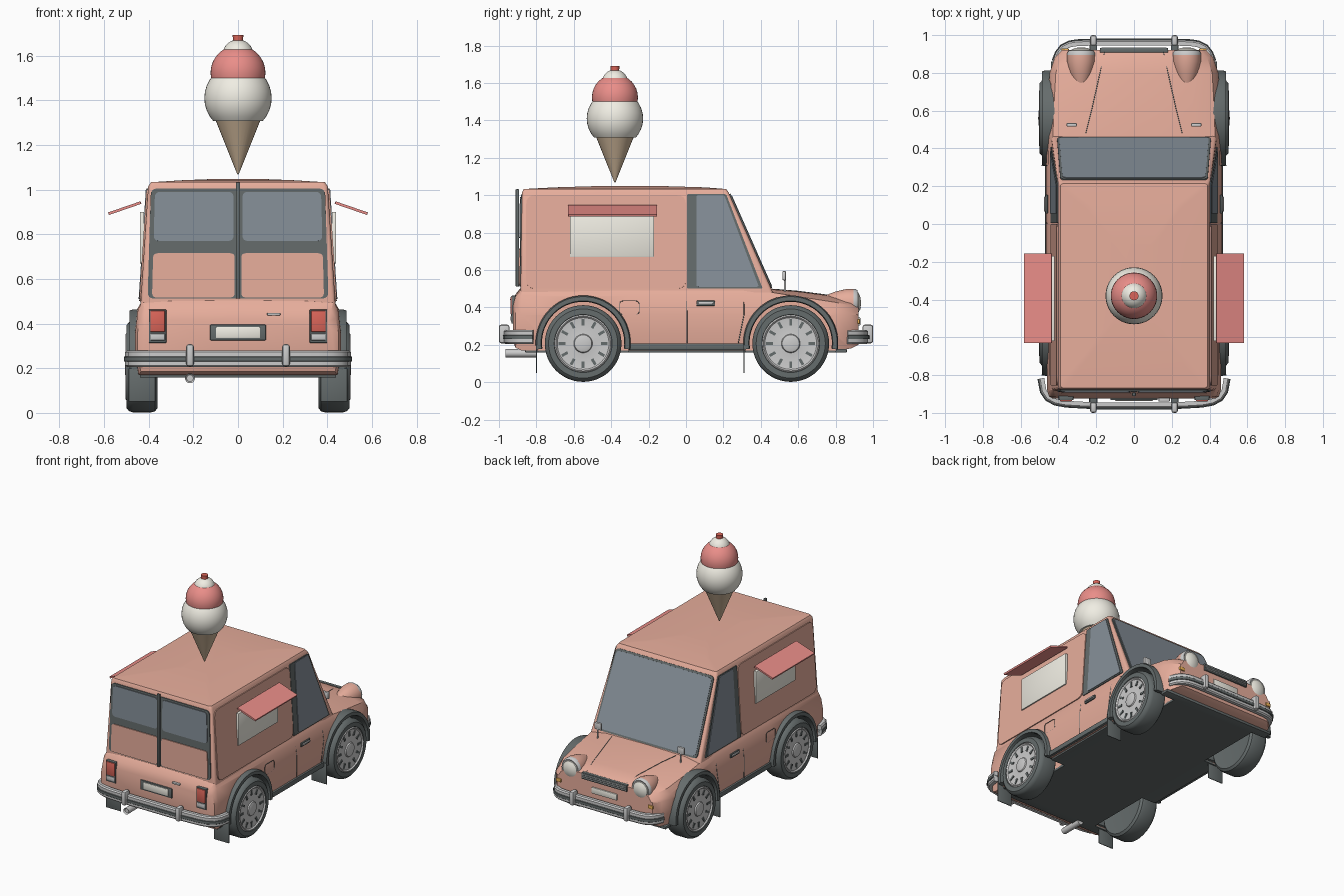
import bpy, bmesh
from math import sin, cos, pi, radians
from mathutils import Vector

if "Cube" in bpy.data.objects:
    bpy.data.objects.remove(bpy.data.objects["Cube"])


def mat(name, r, g, b):
    m = bpy.data.materials.new(name)
    m.diffuse_color = (r, g, b, 1)
    m.use_nodes = True
    m.node_tree.nodes["Principled BSDF"].inputs["Base Color"].default_value = m.diffuse_color
    return m


CORAL = mat("coral_paint", .80, .42, .33)
DARK = mat("dark_trim", .13, .15, .15)
GLASS = mat("tinted_glass", .24, .28, .32)
CREAM = mat("cream", .87, .85, .77)
RED = mat("red", .82, .27, .25)
LAMP = mat("lamp_red", .70, .13, .10)
AMBER = mat("amber", .85, .45, .10)
WAFER = mat("wafer", .58, .44, .30)
CHROME = None


def finish(name, bm, m):
    bmesh.ops.recalc_face_normals(bm, faces=bm.faces)
    me = bpy.data.meshes.new(name)
    bm.to_mesh(me)
    bm.free()
    me.shade_smooth()
    me.set_sharp_from_angle(angle=radians(35))
    if m:
        me.materials.append(m)
    ob = bpy.data.objects.new(name, me)
    bpy.context.collection.objects.link(ob)
    return ob


def loft(name, rings, m, closed=False):
    bm = bmesh.new()
    rows = [[bm.verts.new(p) for p in r] for r in rings]
    n = len(rows[0])
    for a, b in zip(rows, rows[1:] + rows[:1] if closed else rows[1:]):
        for i in range(n):
            bm.faces.new((a[i], a[(i + 1) % n], b[(i + 1) % n], b[i]))
    if not closed:
        bm.faces.new(rows[0])
        bm.faces.new(rows[-1])
    return finish(name, bm, m)


def lathe(name, profile, axis, c, m, seg=40, side=1):
    put = {'X': lambda u, v, a: (a * side, u, v), 'Y': lambda u, v, a: (u, a * side, v),
           'Z': lambda u, v, a: (u, v, a * side)}[axis]
    return loft(name, [[Vector(c) + Vector(put(r * cos(2 * pi * i / seg), r * sin(2 * pi * i / seg), a))
                        for i in range(seg)] for r, a in profile], m)


def rounded(pts, r):
    pts = [Vector(p) for p in pts]
    out = []
    for i, p in enumerate(pts):
        a = p + (pts[i - 1] - p).normalized() * r
        b = p + (pts[(i + 1) % len(pts)] - p).normalized() * r
        out += [a * (1 - t) ** 2 + p * 2 * t * (1 - t) + b * t * t for t in (0, .25, .5, .75, 1)]
    return out


def panel(name, pts, r, thick, m):
    pts = [Vector(p) for p in pts]
    n = (pts[1] - pts[0]).cross(pts[2] - pts[1]).normalized() * thick / 2
    o = rounded(pts, r)
    return loft(name, [[p - n for p in o], [p + n for p in o]], m)


def box(name, c, s, m, bevel=.004):
    bm = bmesh.new()
    bmesh.ops.create_cube(bm, size=1)
    for v in bm.verts:
        v.co = Vector([v.co[i] * s[i] + c[i] for i in range(3)])
    bmesh.ops.bevel(bm, geom=bm.edges[:], offset=min(bevel, min(s) * .4), segments=2, affect='EDGES', profile=.5)
    return finish(name, bm, m)


def rod(name, pts, r, m):
    cu = bpy.data.curves.new(name, 'CURVE')
    cu.dimensions, cu.bevel_depth, cu.bevel_resolution, cu.use_fill_caps = '3D', r, 1, True
    s = cu.splines.new('POLY')
    s.points.add(len(pts) - 1)
    for q, p in zip(s.points, pts):
        q.co = (*p, 1)
    if m:
        cu.materials.append(m)
    bpy.context.collection.objects.link(bpy.data.objects.new(name, cu))


# lower body: cross-sections along y (y, half width, top, bottom, shoulder drop)
rings = []
for y, w, zt, zb, d in [(-.925, .43, .42, .22, .012), (-.912, .45, .47, .185, .012), (-.88, .46, .51, .17, .012),
                        (-.3, .465, .51, .17, .012), (.3, .465, .51, .17, .012), (.46, .462, .50, .17, .02),
                        (.6, .458, .488, .17, .03), (.8, .447, .462, .17, .035), (.88, .42, .447, .18, .035),
                        (.922, .38, .425, .2, .03)]:
    h = [(.68 * w, zt - .004), (w - .033, zt - d), (w - .012, zt - d - .035), (w, .36), (w, .26), (w - .015, zb)]
    rings.append([(x, y, z) for x, z in [(0, zt)] + h + [(0, zb)]] + [(-x, y, z) for x, z in reversed(h)])
body = loft("lower_body", rings, CORAL)
floor = box("floor_pan", (0, 0, .168), (.88, 1.72, .02), DARK)

# wheel wells cut out of body and floor
wheel_y = (-.55, .56)
cutters = [lathe("well_cutter", [(.245, .33), (.245, .7)], 'X', (0, y, .21), DARK, 48, s)
           for y in wheel_y for s in (1, -1)]
for ob in (body, floor):
    for c in cutters:
        b = ob.modifiers.new("well", 'BOOLEAN')
        b.object, b.operation, b.solver = c, 'DIFFERENCE', 'EXACT'
dg = bpy.context.evaluated_depsgraph_get()
for ob, me in [(o, bpy.data.meshes.new_from_object(o.evaluated_get(dg))) for o in (body, floor)]:
    ob.modifiers.clear()
    ob.data = me
    me.set_sharp_from_angle(angle=radians(35))
for c in cutters:
    bpy.data.objects.remove(c)

# cabin with crowned roof
loft("cabin", [rounded([(-w, y0, z), (w, y0, z), (w, y1, z), (-w, y1, z)], r) for z, y0, y1, w, r in
               [(.48, -.885, .465, .437, .02), (1.015, -.877, .228, .402, .02), (1.033, -.868, .215, .39, .02),
                (1.042, -.7, .1, .25, .02), (1.048, -.5, -.1, .1, .02)]], CORAL)


def on_side(s, y, z, off=0):
    return (s * (.437 - (z - .48) * .0654 + off), y, z)


def on_back(x, z, off=0):
    return (x, -.885 + (z - .48) * .015 - off, z)


def on_screen(x, z, off=0):
    return (x, .465 - (z - .48) * .443 + off, z)


# windscreen
for nm, g, off, m in (("windscreen_seal", .012, .001, DARK), ("windscreen", 0, .004, GLASS)):
    panel(nm, [on_screen(x * (1 if z < .7 else .955), z, off) for x, z in
               ((-.396 - g, .515 - g), (.396 + g, .515 - g), (.396 + g, .995 + g), (-.396 - g, .995 + g))], .03, .012, m)

# rear doors
panel("rear_door_frame", [on_back(*p) for p in ((-.405, .512), (.405, .512), (.39, 1.005), (-.39, 1.005))], .03, .012, DARK)
box("rear_door_bar", (0, -.902, .772), (.02, .018, .52), DARK)
for s in (1, -1):
    panel("rear_window", [on_back(s * x, z, .006) for x, z in ((.02, .77), (.378, .77), (.372, .99), (.02, .99))], .025, .01, GLASS)
    panel("rear_door_panel", [on_back(s * x, z, .006) for x, z in ((.015, .517), (.385, .517), (.38, .715), (.015, .715))], .02, .012, CORAL)
    box("tail_lamp_base", (s * .36, -.918, .388), (.078, .03, .15), DARK)
    box("tail_lamp", (s * .36, -.926, .41), (.066, .025, .095), LAMP)
    box("reverse_lamp", (s * .36, -.926, .34), (.066, .022, .03), CHROME)
box("rear_plate_frame", (0, -.924, .36), (.25, .018, .07), DARK)
box("rear_plate", (0, -.93, .36), (.2, .012, .05), CREAM)
box("rear_handle", (.16, -.93, .442), (.06, .02, .012), CHROME)
lathe("exhaust", [(.015, -.955), (.022, -.965), (.022, -.8)], 'Y', (-.215, 0, .155), CHROME, 20)

for s in (1, -1):
    # sides: raised panel, window, serving hatch and awning
    panel("side_panel", [on_side(s, y, z, .002) for y, z in ((-.855, .5), (0, .5), (0, 1.0), (-.855, 1.0))], .05, .01, CORAL)
    panel("door_pillar", [on_side(s, y, z) for y, z in ((.005, .5), (.41, .5), (.215, 1.005), (.005, 1.005))], .008, .012, DARK)
    panel("door_window", [on_side(s, y, z, .004) for y, z in ((.055, .51), (.39, .51), (.205, 1.0), (.055, 1.0))], .012, .012, GLASS)
    box("serving_hatch", (s * .43, -.395, .785), (.02, .45, .23), CREAM, .002)
    panel("awning", [(s * x, y, z) for x, y, z in ((.435, -.63, .942), (.58, -.63, .892), (.58, -.155, .892), (.435, -.155, .942))], .003, .012, RED)
    box("door_handle_plate", (s * .462, .105, .422), (.012, .1, .028), DARK)
    box("door_handle", (s * .47, .105, .424), (.012, .08, .012), CHROME)
    box("sill", (s * .455, .005, .19), (.03, .62, .035), DARK)
    for y in (.005, .31):
        rod("door_seam", [(s * .451, y, .46), (s * .465, y, .36), (s * .465, y - (.03 if y > .1 else 0), .21)], .002, DARK)
    fuel = rounded([(s * .463, y, z) for y, z in ((-.355, .362), (-.25, .362), (-.25, .435), (-.355, .435))], .02)
    rod("fuel_flap_seam", fuel + fuel[:1], .002, DARK)
    rod("bonnet_seam", [(s * .255, .48, .497), (s * .225, .6, .487), (s * .18, .8, .461), (s * .155, .915, .43)], .002, DARK)

    # headlamps, indicators, mirrors
    lathe("headlamp_pod", [(.03, .72), (.06, .8), (.074, .86), (.074, .895)], 'Y', (s * .28, 0, .425), CORAL, 32)
    lathe("headlamp_ring", [(.074, .888), (.074, .905), (.066, .918), (.058, .915)], 'Y', (s * .28, 0, .425), CHROME, 32)
    lathe("headlamp_lens", [(.061, .905), (.055, .921), (.035, .931), (.01, .935)], 'Y', (s * .28, 0, .425), CREAM, 32)
    box("indicator", (s * .365, .915, .325), (.04, .03, .025), AMBER)
    rod("mirror_stem", [(s * .33, .53, .46), (s * .33, .53, .56)], .006, CHROME)
    box("mirror", (s * .33, .525, .57), (.055, .02, .05), CHROME, .007)

    for y in wheel_y:
        # arch flare and liner
        loft("wheel_arch", [[(s * x, y + r * cos(a), .21 + r * sin(a)) for x, r in
                             ((.33, .25), (.47, .254), (.486, .248), (.486, .225), (.47, .22), (.33, .235))]
                            for a in [radians(-8 + 196 * i / 32) for i in range(33)]], DARK)
        # wheels
        lathe("tyre", [(.14, .365), (.185, .36), (.2, .372), (.205, .39), (.205, .47), (.199, .488), (.185, .5),
                       (.155, .5), (.148, .48)], 'X', (0, y, .207), DARK, 48, s)
        lathe("hubcap", [(.153, .47), (.153, .497), (.146, .503), (.138, .495), (.09, .49), (.05, .494), (.046, .502),
                         (.035, .506), (.005, .507)], 'X', (0, y, .207), CHROME, 48, s)
        bm = bmesh.new()
        for k in range(12):
            a = 2 * pi * k / 12
            e, f = Vector((0, cos(a), sin(a))), Vector((0, -sin(a), cos(a)))
            cube = bmesh.ops.create_cube(bm, size=1)['verts']
            for v in cube:
                v.co = Vector((s * (.493 + v.co.x * .008), y, .207)) + e * (.113 + v.co.y * .036) + f * v.co.z * .015
        finish("hubcap_slots", bm, DARK)
        box("mud_flap", (s * .43, y - .25, .125), (.12, .006, .15), DARK)


# bumpers swept along a mirrored path
def bumper(name, half, z0, z1, out, m):
    path = [Vector(p) for p in half + [(-x, y) for x, y in reversed(half)]]
    ring = []
    for i, p in enumerate(path):
        t = (path[min(i + 1, len(path) - 1)] - path[max(i - 1, 0)]).normalized()
        n = Vector((t.y, -t.x))
        n *= 1 if n.dot(p) > 0 else -1
        b = .008 if z1 - z0 > .04 else .002
        ring.append([(*(p + n * o), z) for o, z in ((-.03, z0), (out - b, z0), (out, z0 + b), (out, z1 - b),
                                                    (out - b, z1), (-.03, z1))])
    loft(name, ring, m)


for nm, half, s in (("rear", [(.505, -.82), (.492, -.89), (.465, -.93), (.42, -.955), (.36, -.966), (.2, -.975)], -1),
                    ("front", [(.43, .865), (.412, .91), (.385, .945), (.345, .965), (.3, .972), (.2, .975)], 1)):
    bumper(nm + "_bumper", half, .205, .28, 0, CHROME)
    bumper(nm + "_bumper_strip", half, .23, .252, .006, DARK)
    for x in (-.215, .215):
        box(nm + "_overrider", (x, s * .972, .258), (.034, .056, .1), CHROME, .012)
        box(nm + "_bumper_bracket", (x, s * .93, .24), (.04, .06, .03), DARK)

# grille and front plate
box("grille", (0, .92, .41), (.36, .024, .048), DARK)
for z in (.398, .41, .422):
    box("grille_slat", (0, .932, z), (.345, .006, .004), CHROME)
box("front_plate", (0, .926, .325), (.2, .012, .045), CREAM)


# rooftop ice cream
def ball(r, zc, z0, n=16):
    zs = [zc - r * cos(pi * (i + .15) / (n + .3)) for i in range(n + 1)]
    return [(max(r * r - (z - zc) ** 2, 1e-6) ** .5, z) for z in [z0] + [q for q in zs if q > z0 + .002]]


at = (0, -.38, 0)
lathe("cone", [(.003, 1.068), (.101, 1.312)], 'Z', at, WAFER, 32)
lathe("vanilla_scoop", ball(.151, 1.41, 1.308), 'Z', at, CREAM, 40)
lathe("strawberry_scoop", ball(.123, 1.523, 1.496), 'Z', at, RED, 40)
lathe("cream_top", ball(.07, 1.602, 1.58), 'Z', at, CREAM, 32)
lathe("cherry", [(.022, 1.655), (.024, 1.692)], 'Z', at, LAMP, 20)
